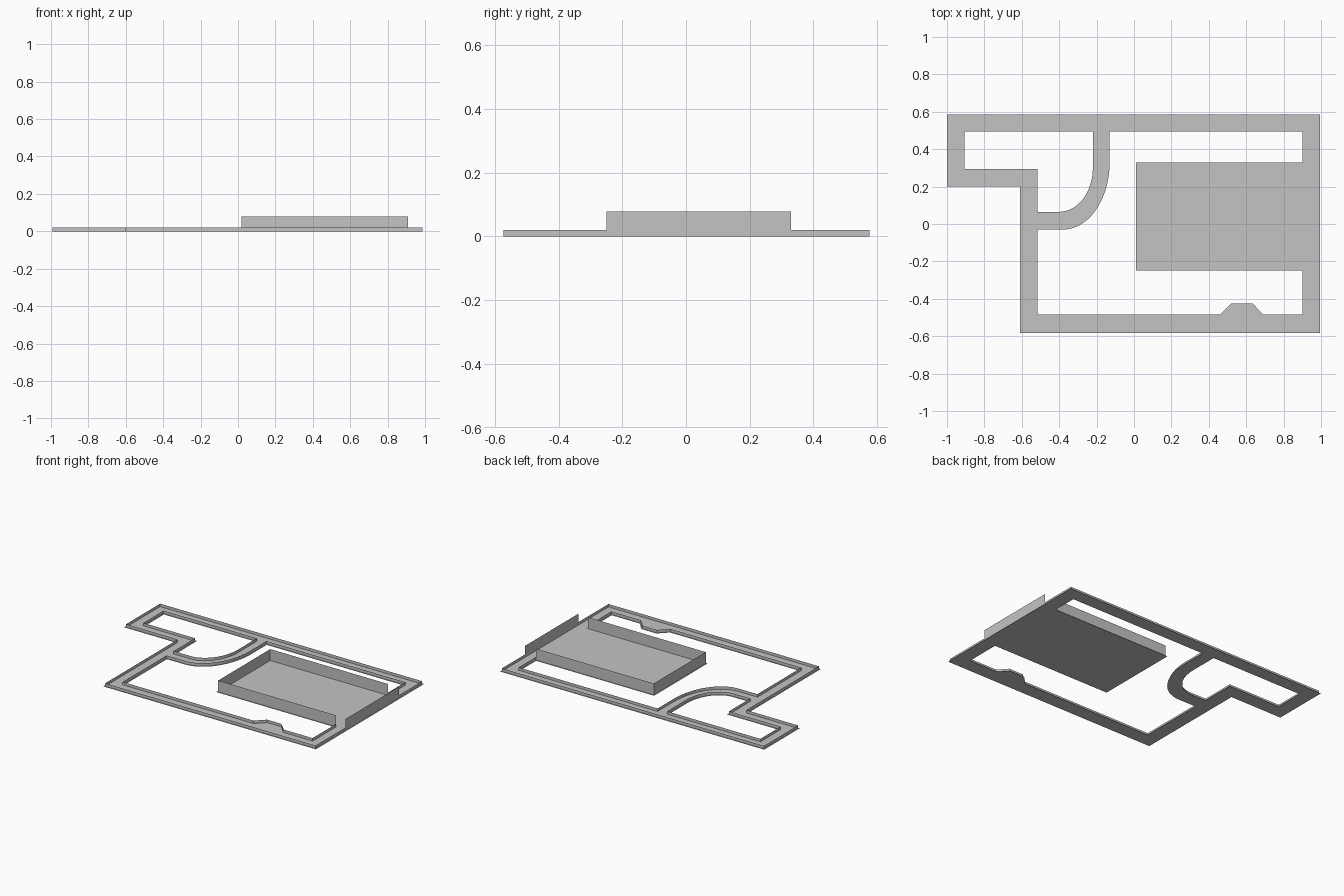
import bpy, bmesh, math
from mathutils import Vector

cube = bpy.data.objects.get("Cube")
if cube:
    bpy.data.objects.remove(cube, do_unlink=True)

grey = bpy.data.materials.new("light grey")
grey.use_nodes = True
grey.diffuse_color = (0.55, 0.55, 0.55, 1)
grey.node_tree.nodes["Principled BSDF"].inputs["Base Color"].default_value = (0.55, 0.55, 0.55, 1)

INSET, CURB, WALL = 0.009, 0.02, 0.078


def arc(cx, cy, rx, ry, start, end, steps=14):
    """Points on a quarter ellipse, angles in degrees."""
    angles = [math.radians(start + (end - start) * i / steps) for i in range(steps + 1)]
    return [(cx + rx * math.cos(a), cy + ry * math.sin(a)) for a in angles]


def inset(loop, d):
    """Mitred offset towards the left of the travel direction."""
    pts = [Vector(p) for p in loop]
    result = []
    for i, p in enumerate(pts):
        a = (p - pts[i - 1]).normalized()
        b = (pts[(i + 1) % len(pts)] - p).normalized()
        na, nb = Vector((-a.y, a.x)), Vector((-b.y, b.x))
        result.append(p + (na + nb) * (d / (1 + na.dot(nb))))
    return result


def finish(name, bm):
    mesh = bpy.data.meshes.new(name)
    bm.to_mesh(mesh)
    bm.free()
    mesh.materials.append(grey)
    obj = bpy.data.objects.new(name, mesh)
    bpy.context.collection.objects.link(obj)


# Outlines: outer edge runs anticlockwise, openings run clockwise
outer = [(-0.61, -0.582), (0.995, -0.582), (0.995, -0.249), (0.995, 0.329),
         (0.995, 0.585), (-1, 0.585), (-1, 0.2), (-0.61, 0.2)]
small_opening = ([(-0.905, 0.495), (-0.22, 0.495)]
                 + arc(-0.40, 0.30, 0.18, 0.235, 0, -90)
                 + [(-0.515, 0.065), (-0.515, 0.295), (-0.905, 0.295)])
large_opening = ([(-0.13, 0.495), (0.9, 0.495), (0.9, 0.329), (0.01, 0.329),
                  (0.01, -0.249), (0.9, -0.249), (0.9, -0.485),
                  (0.69, -0.485), (0.635, -0.425), (0.52, -0.425), (0.46, -0.485),
                  (-0.515, -0.485), (-0.515, -0.03)]
                 + arc(-0.38, 0.33, 0.25, 0.36, -90, 0))
loops = {"outer": outer, "small_opening": small_opening, "large_opening": large_opening}

# Floor plate with its openings
bm = bmesh.new()
edges = []
for loop in loops.values():
    verts = [bm.verts.new((x, y, 0)) for x, y in loop]
    edges += [bm.edges.new((v, verts[(i + 1) % len(verts)])) for i, v in enumerate(verts)]
bmesh.ops.triangle_fill(bm, use_beauty=True, edges=edges, normal=(0, 0, 1))
for face in bm.faces:
    if face.normal.z < 0:
        face.normal_flip()
finish("floor_plate", bm)

# Thin upright walls: low curbs everywhere, tall walls around the room
for name, loop in loops.items():
    low, tall = bmesh.new(), bmesh.new()
    pts = inset(loop, INSET)
    for i, p in enumerate(pts):
        q = pts[(i + 1) % len(pts)]
        is_room = min(p.x, q.x) > 0 and max(abs(p.y), abs(q.y)) < 0.34
        bm, h = (tall, WALL) if is_room else (low, CURB)
        bm.faces.new([bm.verts.new(c) for c in
                      ((p.x, p.y, 0), (q.x, q.y, 0), (q.x, q.y, h), (p.x, p.y, h))])
    for part, bm in (("curb", low), ("room_wall", tall)):
        bmesh.ops.remove_doubles(bm, verts=bm.verts, dist=0.0001)
        if bm.faces:
            finish(name + "_" + part, bm)
        else:
            bm.free()
